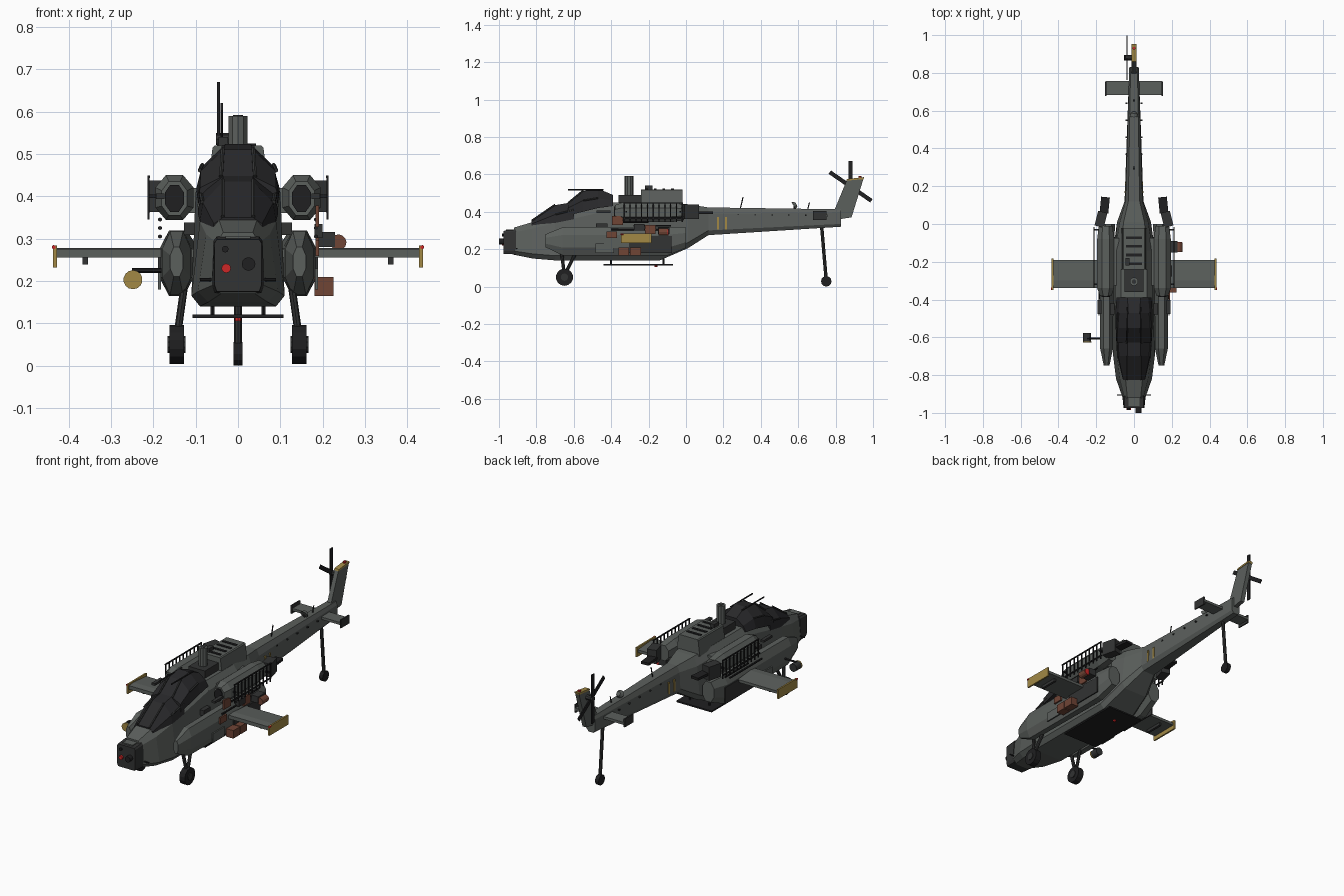
import bpy, bmesh, math
from mathutils import Vector, Euler


def material(name, rgb):
    m = bpy.data.materials.new(name)
    m.diffuse_color = (*rgb, 1)
    return m


GREY = material("hull_grey", (0.105, 0.115, 0.108))
DARK = material("dark_grey", (0.032, 0.033, 0.033))
BLACK = material("black_metal", (0.014, 0.014, 0.015))
GLASS = material("dark_glass", (0.022, 0.022, 0.024))
GOLD = material("worn_yellow", (0.36, 0.25, 0.06))
RUST = material("rust_brown", (0.16, 0.058, 0.036))
RED = material("signal_red", (0.62, 0.02, 0.02))


def finish(name, bm, mat):
    bmesh.ops.recalc_face_normals(bm, faces=bm.faces)
    me = bpy.data.meshes.new(name)
    bm.to_mesh(me)
    bm.free()
    me.materials.append(mat)
    ob = bpy.data.objects.new(name, me)
    bpy.context.collection.objects.link(ob)
    return ob


def box(name, c, size, mat, rot=(0, 0, 0)):
    bm = bmesh.new()
    bmesh.ops.create_cube(bm, size=1)
    for v in bm.verts:
        v.co = Vector(v.co[i] * size[i] for i in range(3))
        v.co.rotate(Euler(rot))
        v.co += Vector(c)
    return finish(name, bm, mat)


def rod(name, p, q, r, mat, n=8, r2=None):
    p, q = Vector(p), Vector(q)
    bm = bmesh.new()
    bmesh.ops.create_cone(bm, cap_ends=True, segments=n, radius1=r,
                          radius2=r if r2 is None else r2, depth=(q - p).length)
    turn = (q - p).to_track_quat('Z', 'Y')
    for v in bm.verts:
        v.co = turn @ v.co + (p + q) / 2
    return finish(name, bm, mat)


def loft(name, rings, mat):
    bm = bmesh.new()
    loops = [[bm.verts.new(p) for p in ring] for ring in rings]
    n = len(loops[0])
    for a, b in zip(loops, loops[1:]):
        for i in range(n):
            bm.faces.new((a[i], a[(i + 1) % n], b[(i + 1) % n], b[i]))
    bm.faces.new(loops[0])
    bm.faces.new(loops[-1])
    return finish(name, bm, mat)


def ring(y, *wz):
    # symmetric ring from (half width, height) pairs, bottom to top
    return [(w, y, z) for w, z in wz] + [(-w, y, z) for w, z in reversed(wz)]


def octa(y, cx, cz, hx, hz, k=0.45):
    return [(cx + a * hx, y, cz + b * hz) for a, b in
            ((k, -1), (1, -k), (1, k), (k, 1), (-k, 1), (-1, k), (-1, -k), (-k, -1))]


# fuselage and tail boom
loft("fuselage", [
    ring(-0.92, (.04, .17), (.06, .19), (.05, .29), (.035, .315)),
    ring(-0.82, (.07, .15), (.095, .175), (.075, .31), (.045, .345)),
    ring(-0.70, (.09, .14), (.11, .165), (.09, .34), (.06, .38)),
    ring(-0.40, (.09, .14), (.11, .165), (.10, .41), (.07, .45)),
    ring(-0.14, (.09, .14), (.11, .165), (.10, .41), (.07, .45)),
    ring(0.01, (.07, .205), (.09, .235), (.075, .39), (.055, .44)),
    ring(0.12, (.035, .275), (.05, .30), (.045, .39), (.03, .423)),
    ring(0.83, (.015, .32), (.025, .335), (.025, .395), (.018, .413))], GREY)

# stepped tandem canopy
loft("front_canopy", [
    ring(-.825, (.06, .32), (.057, .335), (.035, .35)),
    ring(-.70, (.09, .34), (.083, .385), (.035, .435)),
    ring(-.60, (.095, .36), (.088, .41), (.035, .452))], GLASS)
loft("rear_canopy", [
    ring(-.63, (.093, .38), (.09, .42), (.04, .445)),
    ring(-.55, (.097, .40), (.088, .46), (.035, .51)),
    ring(-.47, (.098, .42), (.083, .472), (.03, .523)),
    ring(-.39, (.093, .43), (.075, .46), (.035, .49))], GLASS)
for s in (-1, 1):
    rod("canopy_rail", (s * .035, -.63, .517), (s * .035, -.44, .517), .004, BLACK, 6)
    rod("canopy_frame_front", (s * .036, -.825, .352), (s * .036, -.70, .438), .005, DARK, 6)
    rod("canopy_frame_rear", (s * .04, -.63, .447), (s * .036, -.55, .513), .005, DARK, 6)
    rod("canopy_sill", (s * .084, -.70, .386), (s * .089, -.60, .411), .005, DARK, 6)
    rod("canopy_rear_sill", (s * .09, -.55, .461), (s * .084, -.47, .474), .005, DARK, 6)

# nose sensor block
loft("nose_sensor", [
    ring(-.975, (.05, .175), (.055, .19), (.055, .29), (.05, .298)),
    ring(-.91, (.055, .172), (.062, .19), (.058, .295), (.05, .305))], DARK)
box("nose_top_panel", (0, -.94, .303), (.06, .045, .006), GREY)
rod("red_lens", (-.028, -.972, .23), (-.028, -.985, .23), .011, RED, 12)
rod("large_lens", (.025, -.972, .24), (.025, -1.0, .24), .016, BLACK, 12)
rod("nose_probe", (-.09, -.905, .203), (.09, -.905, .203), .004, BLACK, 6)
rod("nose_scanner", (-.03, -.972, .275), (-.03, -.985, .275), .008, BLACK)

# engine deck, roof vents and mast
loft("roof_housing", [ring(-.24, (.07, .44), (.06, .515), (.055, .52)),
                      ring(-.02, (.07, .43), (.06, .515), (.055, .52))], GREY)
for i in range(4):
    box("roof_vent", (0, -.21 + i * .046, .521), (.085, .014, .006), BLACK)
box("mast_base", (0, -.30, .468), (.10, .12, .045), DARK)
rod("rotor_mast", (0, -.305, .45), (0, -.305, .59), .023, GREY, 10)
rod("mast_socket", (0, -.305, .589), (0, -.305, .592), .012, DARK, 8)
box("roof_unit", (-.035, -.20, .53), (.022, .04, .02), DARK)

for s in (-1, 1):
    # cheek pods and engine nacelles
    loft("side_pod", [octa(-.75, s * .145, .245, .015, .035),
                      octa(-.66, s * .145, .242, .034, .075),
                      octa(-.36, s * .145, .242, .036, .077),
                      octa(-.10, s * .145, .242, .04, .077),
                      octa(0, s * .135, .262, .035, .055)], GREY)
    loft("engine_nacelle", [octa(-.38, s * .15, .395, .03, .04),
                            octa(-.34, s * .15, .397, .045, .053),
                            octa(-.08, s * .15, .397, .045, .053),
                            octa(-.01, s * .15, .397, .036, .042)], GREY)
    loft("engine_intake", [octa(-.386, s * .15, .395, .022, .032),
                           octa(-.37, s * .15, .395, .022, .032)], BLACK)
    box("nacelle_mount", (s * .105, -.2, .39), (.05, .25, .06), GREY)
    box("exhaust", (s * .175, .025, .40), (.05, .08, .075), DARK, (0, 0, s * .25))
    box("exhaust_lip", (s * .155, .10, .395), (.046, .085, .014), BLACK, (0, 0, s * .1))
    box("pod_bracket", (s * .115, -.45, .323), (.025, .06, .03), DARK)
    # cage railing beside each engine
    for i in range(11):
        box("cage_bar", (s * .211, -.33 + i * .031, .397), (.005, .006, .104), BLACK)
    for z in (.365, .446):
        box("cage_rail", (s * .211, -.175, z), (.006, .32, .006), BLACK)
    for y in (-.32, -.03):
        box("cage_arm", (s * .197, y, .40), (.03, .008, .008), BLACK)
    # side plates and pipes below the cage
    box("side_armour", (s * .185, -.435, .205), (.007, .10, .05), GREY)
    box("side_tray", (s * .186, -.19, .225), (.006, .23, .09), DARK)
    for z, a, b in ((.305, -.40, -.12), (.325, -.28, -.08), (.345, -.38, -.20)):
        rod("side_pipe", (s * .184, a, z), (s * .184, b, z), .005, BLACK, 6)
    box("pod_step", (s * .183, -.44, .40), (.02, .075, .012), DARK)
    # stub wing with yellow end plate
    loft("stub_wing", [[(x, -.34, .255), (x, -.19, .255), (x, -.19, .27), (x, -.30, .278), (x, -.34, .275)]
                       for x in (s * .10, s * .43)], GREY)
    box("wing_tip", (s * .432, -.266, .258), (.009, .165, .052), GOLD)
    rod("tip_light", (s * .435, -.35, .28), (s * .435, -.335, .28), .005, RED, 6)
    box("wing_hardpoint", (s * .36, -.265, .247), (.013, .10, .016), DARK)
    # main landing gear
    rod("main_wheel", (s * .128, -.65, .05), (s * .162, -.65, .05), .046, BLACK, 14)
    rod("wheel_hub", (s * .124, -.65, .05), (s * .166, -.65, .05), .02, DARK, 10)
    for y in (-.665, -.59):
        rod("main_strut", (s * .128, y, .18), (s * .145, -.65, .06), .009, DARK)
    # tailplane and boom stripes
    box("tailplane", (s * .085, .72, .378), (.13, .072, .014), GREY)
    box("tailplane_end", (s * .15, .715, .38), (.007, .074, .046), DARK)
    for y in (.17, .215):
        w = .0485 - .035 * (y - .12)
        box("boom_stripe", (s * w, y, .338), (.006, .011, .066), GOLD)
    for i in range(5):
        box("boom_rivet", (s * .04, .28 + i * .09, .385 - i * .001), (.01, .008, .006), DARK)

# belly tray
box("belly_plate", (0, -.255, .117), (.215, .37, .008), BLACK)
for x in (-.06, .06):
    for y in (-.40, -.12):
        rod("belly_post", (x, y, .117), (x, y, .15), .005, BLACK, 6)
rod("belly_light", (0, -.16, .105), (0, -.16, .116), .008, RED)

# tail fin with yellow cap
fin = [(.79, .40), (.86, .57), (.95, .58), (.885, .37), (.82, .36)]
loft("tail_fin", [[(x, y, z) for y, z in fin] for x in (-.012, .012)], GREY)
cap = [(.857, .566), (.86, .575), (.952, .585), (.949, .574)]
loft("fin_cap", [[(x, y, z) for y, z in cap] for x in (-.014, .014)], GOLD)
rod("fin_light", (0, .93, .58), (0, .93, .591), .008, RED)

# tail rotor
rod("tail_rotor_hub", (-.052, .88, .535), (0, .88, .535), .014, DARK)
for k, ang in enumerate((0, 90 + 34.5)):
    box("tail_rotor_blade", (-.046 + k * .008, .88, .535), (.006, .022, .27), BLACK,
        (math.radians(ang if k == 0 else 180 - ang), 0, 0))

# tail gear
rod("tail_strut", (0, .725, .325), (0, .75, .03), .009, DARK)
rod("tail_wheel", (-.011, .75, .028), (.011, .75, .028), .028, BLACK, 12)

# boom aerials
rod("boom_aerial", (0, .29, .415), (0, .305, .478), .003, BLACK, 6)
rod("rear_aerial", (0, .65, .41), (0, .66, .45), .003, BLACK, 6)
rod("boom_dish", (0, .575, .432), (0, .59, .44), .022, GREY, 10, .012)
rod("dish_stem", (0, .58, .41), (0, .58, .435), .005, DARK, 6)

# lamp on the left side
rod("lamp_arm", (-.18, -.605, .225), (-.25, -.605, .225), .006, BLACK, 6)
rod("lamp_body", (-.248, -.622, .203), (-.248, -.578, .203), .022, DARK, 14)
rod("lamp_face", (-.248, -.628, .203), (-.248, -.621, .203), .0225, GOLD, 14)

# stowage and rusty patches on the right side
for y in (-.333, -.27):
    box("stowage_box", (.203, y, .187), (.044, .058, .044), RUST)
for y, z, dy, dz in ((-.398, .277, .056, .036), (-.366, .353, .06, .05), (-.192, .305, .056, .05)):
    box("rust_patch", (.187, y, z), (.009, dy, dz), RUST)
box("radio_box", (.207, -.12, .298), (.044, .062, .036), DARK)
rod("canister", (.237, -.148, .291), (.237, -.098, .291), .019, RUST, 12)
rod("canister_cap", (.237, -.099, .291), (.237, -.094, .291), .018, RED, 12)
box("side_locker", (.19, -.25, .318), (.02, .058, .034), DARK)
